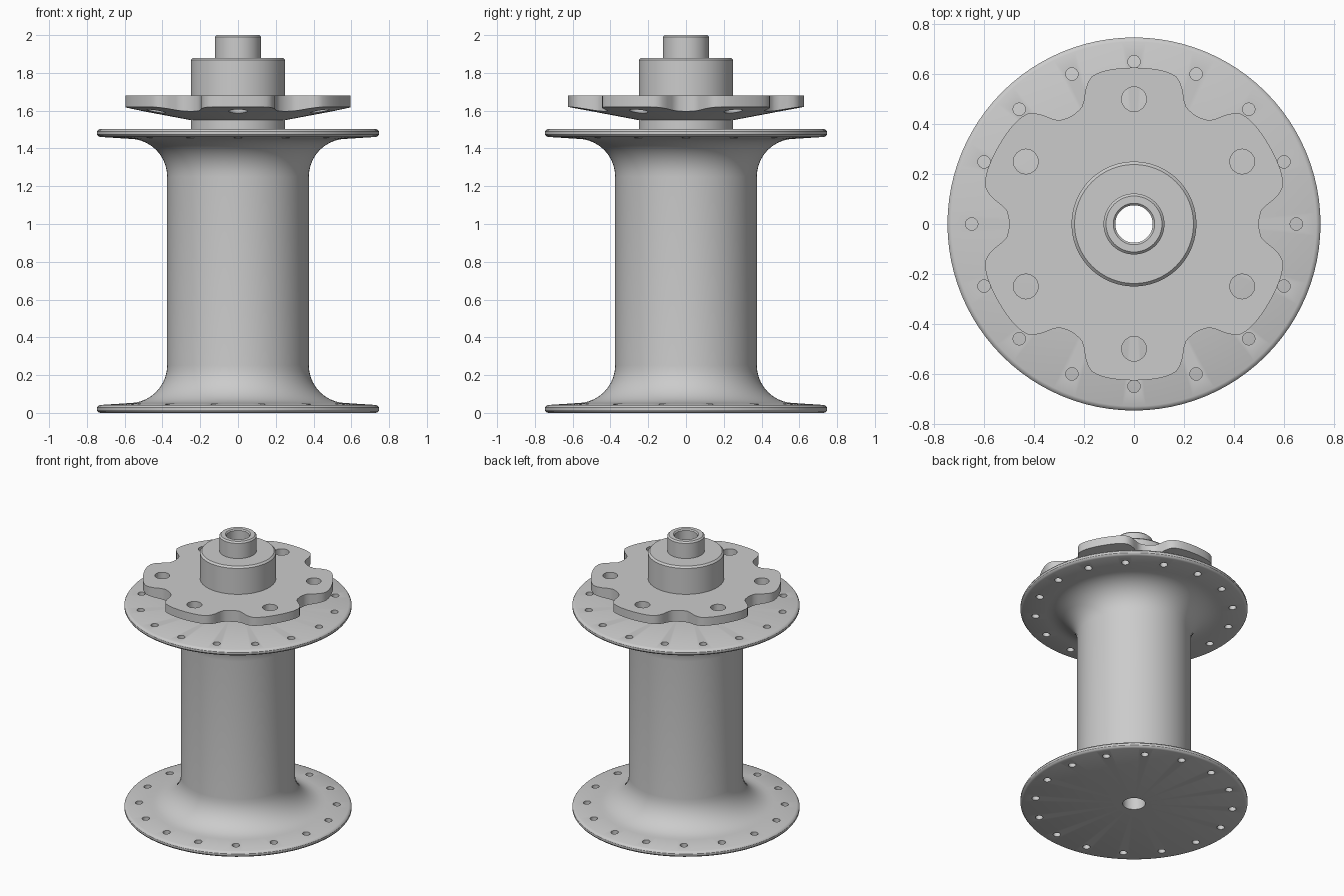
import bpy, bmesh
from math import sin, cos, pi, radians

if "Cube" in bpy.data.objects:
    bpy.data.objects.remove(bpy.data.objects["Cube"])


def make_object(name, bm):
    bmesh.ops.recalc_face_normals(bm, faces=bm.faces)
    mesh = bpy.data.meshes.new(name)
    bm.to_mesh(mesh)
    bm.free()
    ob = bpy.data.objects.new(name, mesh)
    bpy.context.collection.objects.link(ob)
    return ob


def sweep_rings(name, rings):
    """Bridge closed rings of points into a closed ring-shaped solid."""
    bm = bmesh.new()
    vs = [[bm.verts.new(p) for p in ring] for ring in rings]
    n = len(vs[0])
    for k, a in enumerate(vs):
        b = vs[(k + 1) % len(vs)]
        for i in range(n):
            j = (i + 1) % n
            bm.faces.new((a[i], a[j], b[j], b[i]))
    return make_object(name, bm)


def circle(r, z, n):
    return [(r * cos(2 * pi * i / n), r * sin(2 * pi * i / n), z) for i in range(n)]


def hole_cutter(name, count, offset, dist, r, z0, z1):
    bm = bmesh.new()
    for i in range(count):
        a = offset + 2 * pi * i / count
        ret = bmesh.ops.create_cone(bm, cap_ends=True, segments=16,
                                    radius1=r, radius2=r, depth=z1 - z0)
        bmesh.ops.translate(bm, verts=ret["verts"],
                            vec=(dist * cos(a), dist * sin(a), (z0 + z1) / 2))
    ob = make_object(name, bm)
    ob.hide_render = True
    return ob


def activate(ob):
    bpy.ops.object.select_all(action='DESELECT')
    ob.select_set(True)
    bpy.context.view_layer.objects.active = ob


def drill(ob, cutter):
    activate(ob)
    mod = ob.modifiers.new("holes", 'BOOLEAN')
    mod.operation, mod.solver, mod.object = 'DIFFERENCE', 'EXACT', cutter
    bpy.ops.object.modifier_apply(modifier=mod.name)
    bpy.data.objects.remove(cutter)


# Spool body: bore, rounded flanges, flared barrel, neck and axle end
FLARE = 0.2
arc = [radians(90 * i / 10) for i in range(11)]
low = [(0.575 - FLARE * sin(a), 0.252 - FLARE * cos(a)) for a in arc]
flange = [(0.73, 0.0), (0.741, 0.005), (0.747, 0.014), (0.747, 0.028),
          (0.741, 0.037), (0.73, 0.042)]
half = flange + low
profile = [(0.075, 0.0)] + half + [(r, 1.503 - z) for r, z in reversed(half)]
profile += [(0.25, 1.503), (0.25, 1.868), (0.238, 1.88), (0.122, 1.88),
            (0.122, 1.99), (0.112, 2.0), (0.083, 2.0), (0.075, 1.992)]
hub = sweep_rings("hub_body", [circle(r, z, 96) for r, z in profile])

# Spoke holes, lower flange staggered by half a step
drill(hub, hole_cutter("upper_spoke_cutter", 16, 0, 0.65, 0.025, 1.40, 1.56))
drill(hub, hole_cutter("lower_spoke_cutter", 16, pi / 16, 0.65, 0.025, -0.06, 0.10))

# Six-lobed rotor mount: outline radius against angle from each notch
KEYS = [(0, 0.5), (3, 0.502), (6, 0.513), (8, 0.535), (10, 0.57),
        (12, 0.597), (14, 0.614), (17, 0.623), (21, 0.626), (30, 0.626)]


def lobe_radius(deg):
    d = abs((deg + 30) % 60 - 30)
    for (a0, r0), (a1, r1) in zip(KEYS, KEYS[1:]):
        if d <= a1:
            return r0 + (r1 - r0) * (d - a0) / (a1 - a0)


N = 180
outline = [(lobe_radius(2 * i), radians(2 * i)) for i in range(N)]
top = [(r * cos(a), r * sin(a), 1.68) for r, a in outline]
under = [(r * cos(a), r * sin(a), 1.55 + 0.07 * (r - 0.25) / 0.375) for r, a in outline]
mount = sweep_rings("rotor_mount", [circle(0.24, 1.548, N), under, top, circle(0.24, 1.68, N)])
drill(mount, hole_cutter("bolt_cutter", 6, pi / 6, 0.5, 0.05, 1.52, 1.75))

for ob in (hub, mount):
    activate(ob)
    bpy.ops.object.shade_smooth_by_angle(angle=radians(32))
